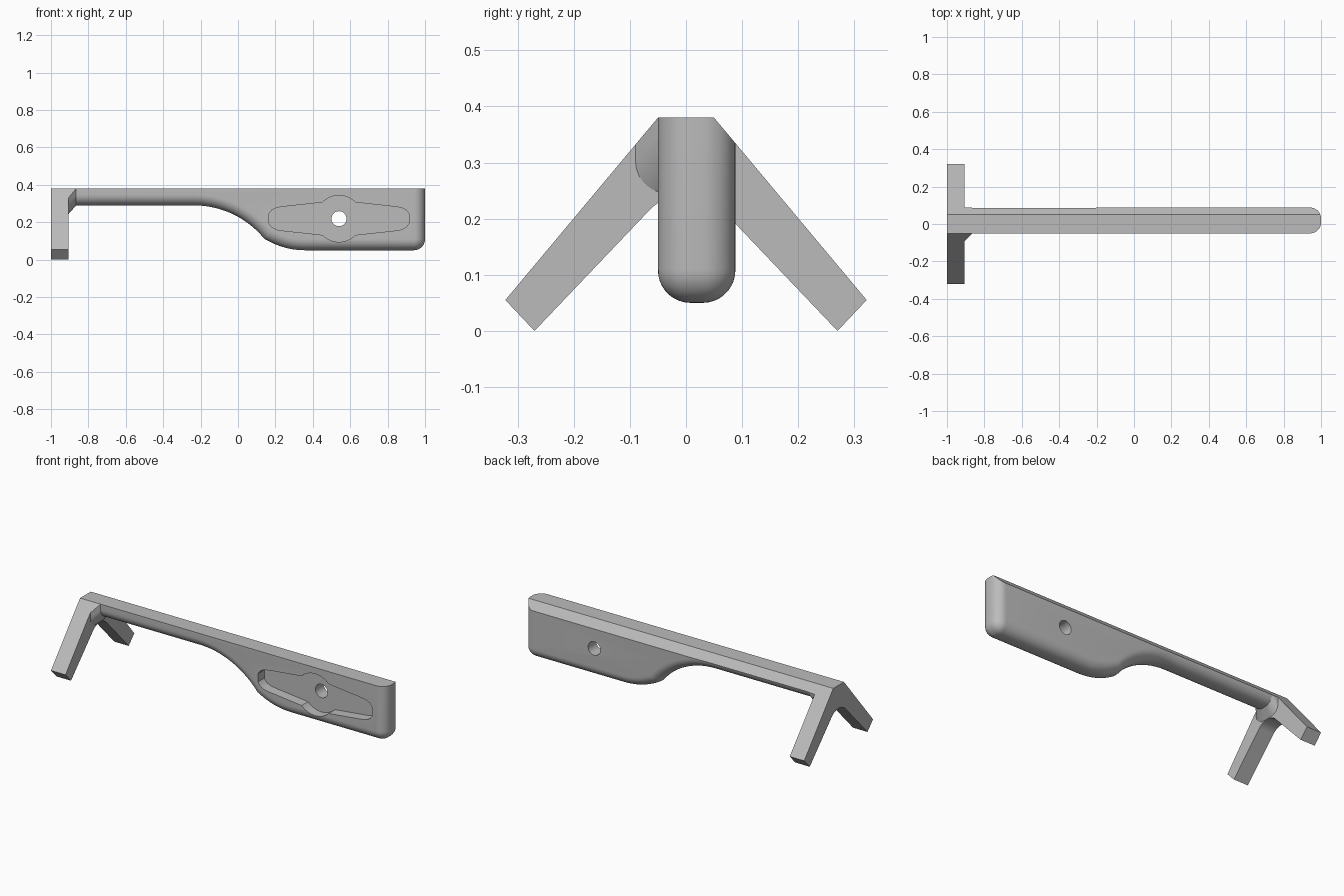
import bpy, bmesh
from math import sin, cos, pi, radians, asin
from mathutils import Vector

if "Cube" in bpy.data.objects:
    bpy.data.objects.remove(bpy.data.objects["Cube"])

grey = bpy.data.materials.new("plain grey")
grey.use_nodes = True
grey.diffuse_color = (0.5, 0.5, 0.5, 1)
grey.node_tree.nodes["Principled BSDF"].inputs["Base Color"].default_value = (0.5, 0.5, 0.5, 1)

FRONT, BACK, TOP, FILLET = -0.05, 0.088, 0.38, 0.058
NECK_X, LEG_X = -0.865, -0.905


def roof(y):
    """Height of the sloping outer planes of the two legs."""
    return TOP - max(0, abs(y) - 0.05) * 1.195


def loft(name, rings):
    """Solid skinned through closed rings of equal length."""
    bm = bmesh.new()
    loops = [[bm.verts.new(p) for p in ring] for ring in rings]
    n = len(loops[0])
    for a, b in zip(loops, loops[1:]):
        for i in range(n):
            j = (i + 1) % n
            bm.faces.new((a[i], a[j], b[j], b[i]))
    bm.faces.new(loops[0])
    bm.faces.new(loops[-1])
    bmesh.ops.remove_doubles(bm, verts=bm.verts, dist=1e-5)
    bmesh.ops.recalc_face_normals(bm, faces=bm.faces)
    mesh = bpy.data.meshes.new(name)
    bm.to_mesh(mesh)
    bm.free()
    mesh.materials.append(grey)
    obj = bpy.data.objects.new(name, mesh)
    bpy.context.collection.objects.link(obj)
    return obj


def activate(obj):
    bpy.ops.object.select_all(action='DESELECT')
    obj.select_set(True)
    bpy.context.view_layer.objects.active = obj


def cut(obj, cutter):
    mod = obj.modifiers.new("cut", 'BOOLEAN')
    mod.operation, mod.solver, mod.object = 'DIFFERENCE', 'EXACT', cutter
    activate(obj)
    bpy.ops.object.modifier_apply(modifier=mod.name)
    bpy.data.objects.remove(cutter)


def prism_y(name, outline, y0, y1):
    return loft(name, [[(x, y, z) for x, z in outline] for y in (y0, y1)])


def prism_x(name, outline, x0, x1):
    return loft(name, [[(x, y, z) for y, z in outline] for x in (x0, x1)])


def arc(cx, cz, r, a0, a1, n):
    return [(cx + r * cos(a0 + (a1 - a0) * i / n), cz + r * sin(a0 + (a1 - a0) * i / n))
            for i in range(n + 1)]


# Lower outline of the body: neck, hollow curve, belly curve, rounded end
R1, R2, RC = 0.484, 0.42, 0.06
path = [(NECK_X, 0.29)]
path += arc(-0.235, 0.29 - R1, R1, pi / 2, pi / 2 - asin(0.375 / R1), 18)
path += arc(0.36, 0.05 + R2, R2, -pi / 2 - asin(0.22 / R2), -pi / 2, 10)[1:]
path += arc(1 - RC, 0.05 + RC, RC, -pi / 2, 0, 10)
path += [(1, TOP)]
path = [Vector(p) for p in path]

# Inward direction at each outline point
normals = []
for i, p in enumerate(path):
    before = (p - path[i - 1]).normalized() if i else Vector((1, 0))
    after = (path[i + 1] - p).normalized() if i + 1 < len(path) else before
    t = (before + after).normalized()
    normals.append(Vector((-t.y, t.x)))

# Fillet steps: (inset, y) from the front face round to the back face
STEPS = 9
quarter = [(FILLET * (1 - sin(a)), FILLET * (1 - cos(a)))
           for a in (pi / 2 * i / STEPS for i in range(STEPS + 1))]
rows = [(d, FRONT + s) for d, s in quarter]
rows += [(d, BACK - s) for d, s in reversed(quarter)]

rings = []
for d, y in rows:
    ring = [p + n * d for p, n in zip(path, normals)]
    rings.append([(q.x, y, q.y) for q in ring] + [(NECK_X, y, TOP)])
body = loft("body", rings)

# Sloping back edge along the top
slope = [(0, TOP + 0.05 * 1.195), (0.3, roof(0.3)), (0.3, 0.6), (0, 0.6)]
cut(body, prism_x("slope_cutter", slope, -1.2, 1.2))

# Front pocket: tapered slot with a round boss in the middle
CX, CZ, RB = 0.54, 0.219, 0.124
bulge = asin(0.087 / RB)
right = [(0.30, -0.064), (0.335, -0.058), (0.36, -0.045), (0.375, -0.024)]
right += [(x, -z) for x, z in reversed(right)]
left = [(-x, -z) for x, z in right]
outline = right + arc(0, 0, RB, bulge, pi - bulge, 16)
outline += left + arc(0, 0, RB, pi + bulge, 2 * pi - bulge, 16)
outline = [(CX + x, CZ + z) for x, z in outline]
cut(body, prism_y("pocket_cutter", outline, FRONT - 0.1, FRONT + 0.06))

# Through hole
cut(body, prism_y("hole_cutter", arc(CX, CZ, 0.04, 0, 2 * pi, 32)[:-1], -0.3, 0.3))


# Flared collar between the neck and the legs
def collar_ring(x, front, bottom):
    pts = [(front, roof(front))]
    pts += [(front + s, bottom + d) for d, s in quarter]
    pts += [(BACK - s, bottom + d) for d, s in reversed(quarter)]
    pts += [(BACK, roof(BACK)), (0.05, TOP), (-0.05, TOP)]
    return [(x, y, min(z, roof(y))) for y, z in pts]


collar = loft("collar", [collar_ring(NECK_X, FRONT, 0.29),
                         collar_ring(LEG_X, FRONT - 0.04, 0.245)])

# Pair of splayed legs with a rounded crotch
half = [(0.05, TOP), (0.322, 0.055), (0.27, 0)]
crotch = arc(0, 0.153, 0.09, radians(44), radians(136), 14)
legs = prism_x("legs", half + crotch + [(-y, z) for y, z in reversed(half)], -1, LEG_X)

for obj in (body, collar, legs):
    activate(obj)
    bpy.ops.object.shade_smooth_by_angle(angle=radians(30))
